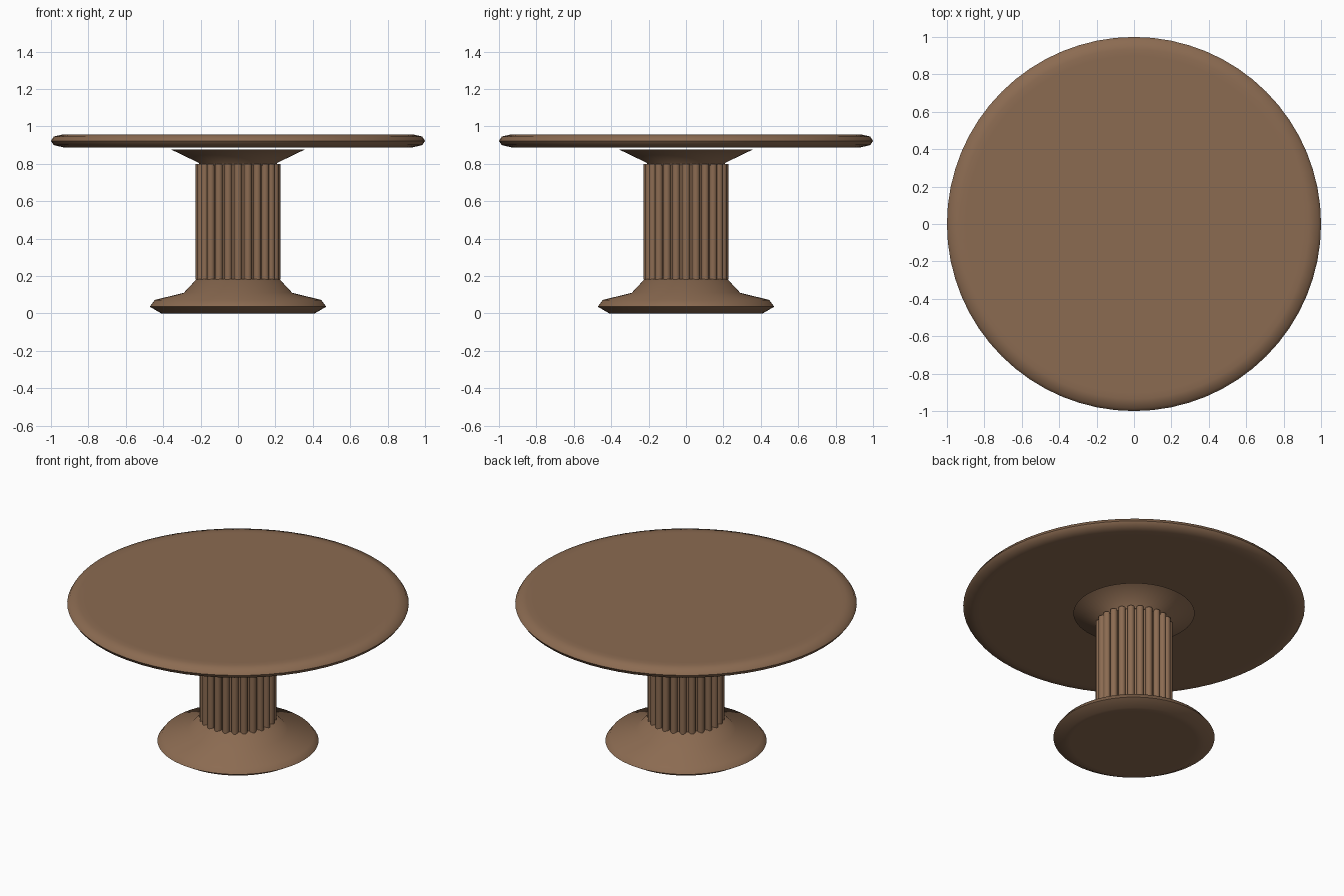
import bpy
import bmesh
import math
from mathutils import Matrix

cube = bpy.data.objects.get("Cube")
if cube:
    bpy.data.objects.remove(cube, do_unlink=True)

# Single wood colour
WOOD = (0.26, 0.147, 0.083, 1)
wood = bpy.data.materials.new("brown wood")
wood.use_nodes = True
wood.diffuse_color = WOOD
wood.node_tree.nodes["Principled BSDF"].inputs["Base Color"].default_value = WOOD


def finish(name, bm, angle):
    """Turn a bmesh into a smooth-shaded wooden object."""
    bmesh.ops.recalc_face_normals(bm, faces=bm.faces)
    mesh = bpy.data.meshes.new(name)
    bm.to_mesh(mesh)
    bm.free()
    mesh.materials.append(wood)
    obj = bpy.data.objects.new(name, mesh)
    bpy.context.collection.objects.link(obj)
    bpy.ops.object.select_all(action="DESELECT")
    obj.select_set(True)
    bpy.context.view_layer.objects.active = obj
    bpy.ops.object.shade_smooth_by_angle(angle=math.radians(angle))
    return obj


def turned(name, profile, angle=60, sides=64):
    """Revolve (radius, height) points around z and cap both ends."""
    bm = bmesh.new()
    rings = []
    for r, z in profile:
        rings.append([bm.verts.new((r * math.cos(math.tau * i / sides),
                                    r * math.sin(math.tau * i / sides), z))
                      for i in range(sides)])
    for low, high in zip(rings, rings[1:]):
        for i in range(sides):
            j = (i + 1) % sides
            bm.faces.new((low[i], low[j], high[j], high[i]))
    bm.faces.new(rings[0])
    bm.faces.new(rings[-1])
    return finish(name, bm, angle)


# Round top with a softened rim
turned("tabletop", [(0.9, 0.888), (0.935, 0.888), (0.985, 0.9), (1.0, 0.922),
                    (0.985, 0.946), (0.935, 0.957), (0.9, 0.957)])

# Flared collar just under the top
turned("collar", [(0.205, 0.79), (0.21, 0.805), (0.355, 0.875)])

# Spreading foot
turned("pedestal_foot", [(0.37, 0), (0.41, 0), (0.472, 0.036), (0.445, 0.072),
                         (0.29, 0.11), (0.22, 0.185)])

# Column core
turned("column_core", [(0.2, 0.18), (0.2, 0.802)])

# Ring of upright rods around the core
REEDS = 24
bm = bmesh.new()
for i in range(REEDS):
    place = (Matrix.Rotation(math.tau * i / REEDS, 4, "Z")
             @ Matrix.Translation((0.205, 0, 0.49)))
    bmesh.ops.create_cone(bm, cap_ends=True, segments=16, radius1=0.021,
                          radius2=0.021, depth=0.62, matrix=place)
finish("column_reeds", bm, 40)
